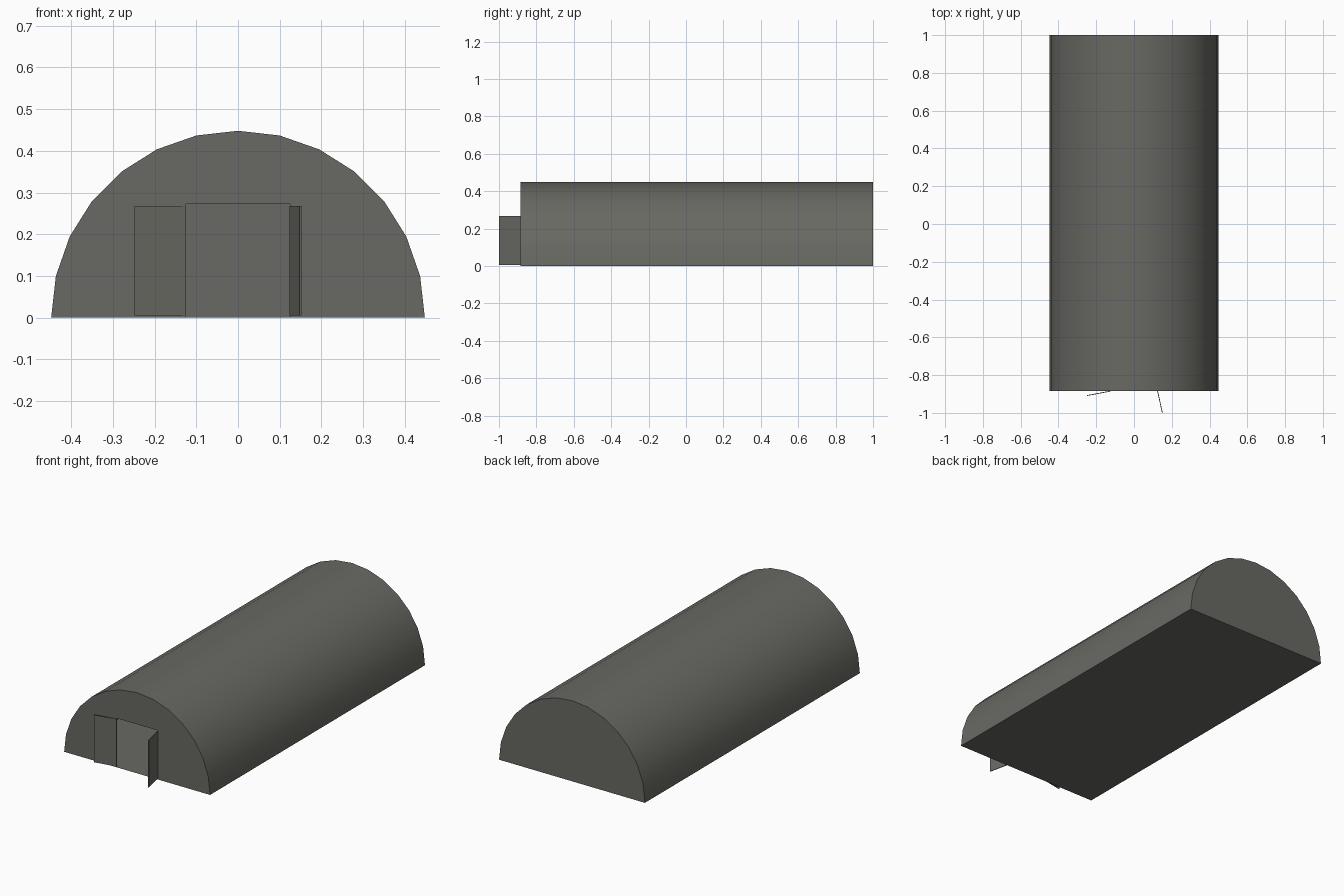
import bpy, bmesh, math
from mathutils import Vector

if "Cube" in bpy.data.objects:
    bpy.data.objects.remove(bpy.data.objects["Cube"])

R, Y0, Y1, SEG = 0.448, -0.885, 1.0, 14
DOOR_W, DOOR_H = 0.125, 0.272

grey = bpy.data.materials.new("weathered grey")
grey.diffuse_color = (0.140, 0.140, 0.125, 1)
grey.use_nodes = True
grey.node_tree.nodes["Principled BSDF"].inputs["Base Color"].default_value = grey.diffuse_color


def finish(name, bm):
    mesh = bpy.data.meshes.new(name)
    bm.to_mesh(mesh)
    bm.free()
    mesh.materials.append(grey)
    ob = bpy.data.objects.new(name, mesh)
    bpy.context.collection.objects.link(ob)
    bpy.ops.object.select_all(action='DESELECT')
    ob.select_set(True)
    bpy.context.view_layer.objects.active = ob
    bpy.ops.object.shade_smooth_by_angle(angle=math.radians(30))
    return ob


# Half-round hut shell: roof, floor, back wall, front wall with open doorway
bm = bmesh.new()
arc = [(R * math.cos(math.pi * i / SEG), R * math.sin(math.pi * i / SEG))
       for i in range(SEG + 1)]
front = [bm.verts.new((x, Y0, z)) for x, z in arc]
back = [bm.verts.new((x, Y1, z)) for x, z in arc]
for i in range(SEG):
    bm.faces.new((front[i], back[i], back[i + 1], front[i + 1]))
doorway = [bm.verts.new((x, Y0, z)) for x, z in
           ((-DOOR_W, 0), (-DOOR_W, DOOR_H), (DOOR_W, DOOR_H), (DOOR_W, 0))]
bm.faces.new(front + doorway)
bm.faces.new(back)
bm.faces.new((front[0], doorway[3], doorway[0], front[-1], back[-1], back[0]))
bmesh.ops.recalc_face_normals(bm, faces=bm.faces)
finish("hut_shell", bm)


# Thin door leaf standing open, from hinge point to free end
def door(name, hinge, end, thick=0.004):
    a, b = Vector(hinge), Vector(end)
    d = (b - a).normalized()
    n = Vector((-d.y, d.x)) * thick / 2
    bm = bmesh.new()
    low = [bm.verts.new((p.x, p.y, 0.005)) for p in (a + n, b + n, b - n, a - n)]
    face = bm.faces.new(low)
    ext = bmesh.ops.extrude_face_region(bm, geom=[face], use_keep_orig=True)
    bmesh.ops.translate(bm, vec=(0, 0, 0.263),
                        verts=[v for v in ext["geom"] if isinstance(v, bmesh.types.BMVert)])
    bmesh.ops.recalc_face_normals(bm, faces=bm.faces)
    finish(name, bm)


door("left_door", (-DOOR_W, Y0), (-0.248, -0.908))
door("right_door", (DOOR_W, Y0), (0.150, -0.9995))
